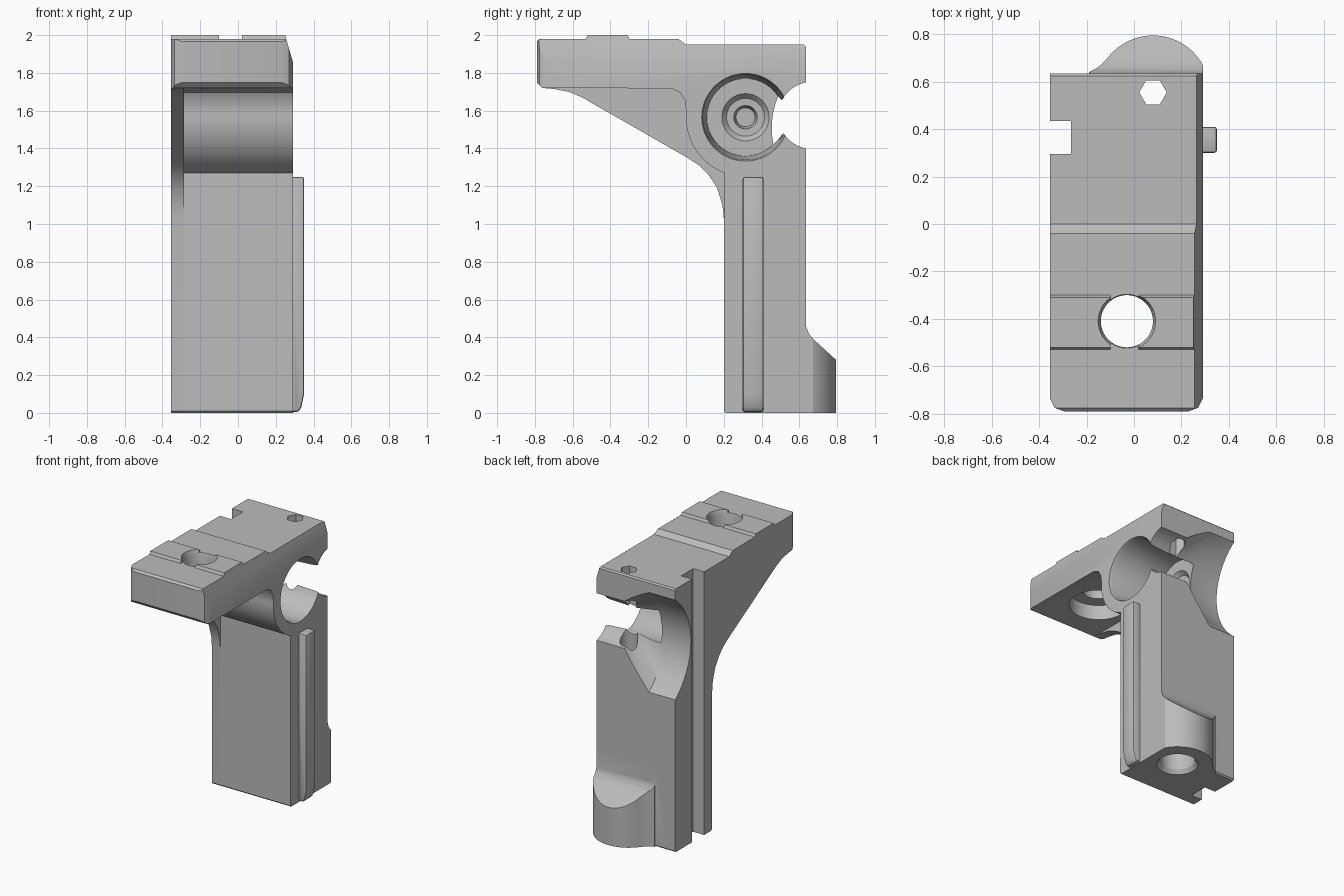
import bpy, bmesh, math
from math import sin, cos, radians

if "Cube" in bpy.data.objects:
    bpy.data.objects.remove(bpy.data.objects["Cube"])

grey = bpy.data.materials.new("plain_grey")
grey.use_nodes = True
grey.diffuse_color = (0.5, 0.5, 0.5, 1)
grey.node_tree.nodes["Principled BSDF"].inputs["Base Color"].default_value = (0.5, 0.5, 0.5, 1)

PLACE = {"x": lambda p, u, v: (p, u, v),
         "y": lambda p, u, v: (u, p, v),
         "z": lambda p, u, v: (u, v, p)}


def arc(cu, cv, r, start=0, end=360, n=64):
    """Points on an arc; a full circle leaves out the repeated end."""
    steps = n if abs(end - start) == 360 else n - 1
    angles = [radians(start + (end - start) * i / steps) for i in range(n)]
    return [(cu + r * cos(a), cv + r * sin(a)) for a in angles]


def loft(name, axis, sections):
    """Solid through (position, outline) sections along one axis."""
    bm = bmesh.new()
    rings = [[bm.verts.new(PLACE[axis](p, u, v)) for u, v in pts] for p, pts in sections]
    n = len(rings[0])
    for a, b in zip(rings, rings[1:]):
        for i in range(n):
            bm.faces.new((a[i], a[(i + 1) % n], b[(i + 1) % n], b[i]))
    bm.faces.new(rings[0])
    bm.faces.new(rings[-1])
    bmesh.ops.recalc_face_normals(bm, faces=bm.faces)
    mesh = bpy.data.meshes.new(name)
    bm.to_mesh(mesh)
    bm.free()
    mesh.materials.append(grey)
    ob = bpy.data.objects.new(name, mesh)
    bpy.context.collection.objects.link(ob)
    return ob


def prism(name, axis, a, b, pts):
    return loft(name, axis, [(a, pts), (b, pts)])


def box(name, x0, x1, y0, y1, z0, z1):
    return prism(name, "z", z0, z1, [(x0, y0), (x1, y0), (x1, y1), (x0, y1)])


def combine(target, other, operation):
    """Apply a boolean and drop the helper."""
    other.hide_render = True
    mod = target.modifiers.new("boolean", "BOOLEAN")
    mod.operation, mod.solver, mod.object = operation, "EXACT", other
    bpy.context.view_layer.objects.active = target
    bpy.ops.object.modifier_apply(modifier=mod.name)
    bpy.data.objects.remove(other)


def bevel(ob, width, segments=2):
    mod = ob.modifiers.new("bevel", "BEVEL")
    mod.width, mod.segments, mod.limit_method = width, segments, "ANGLE"
    bpy.context.view_layer.objects.active = ob
    bpy.ops.object.modifier_apply(modifier=mod.name)


# Side outline shared by the body and its side web
top_and_back = [(-.79, 1.75), (-.79, 1.965), (-.775, 1.98), (-.53, 1.98), (-.52, 2), (-.31, 2),
                (-.3, 1.98), (-.04, 1.98), (0, 1.95), (.625, 1.95), (.635, 1.94),
                (.635, .01), (.625, 0), (.21, 0), (.2, .01)]
hub_front = arc(.315, 1.565, .315, 249, 175, 24) + [(-.005, 1.65), (-.03, 1.695), (-.08, 1.718)]
web_front = [(.2, 1.03), (.193, 1.1), (.165, 1.19), (.12, 1.26), (.07, 1.31), (0, 1.355),
             (-.55, 1.67), (-.62, 1.7), (-.7, 1.715)]

body = prism("bracket_body", "x", -.32, .29, top_and_back + hub_front + [(-.76, 1.72)])
web = prism("side_web", "x", -.355, -.285, top_and_back + web_front + [(-.76, 1.72)])
combine(body, web, "UNION")

# Rounded boss at the back of the foot, sloped on top
HX, HY = .08, .555
outline = arc(HX, HY, .24, 29, 138, 40) + [(-.125, .685), (-.15, .662), (-.19, .64), (-.19, .5), (.29, .5)]
boss = prism("foot_boss", "z", 0, .6, outline)
slope = prism("slope_cutter", "x", -.5, .5, [(.9, .19), (.795, .28), (.68, .385), (.65, .42),
                                             (.635, .46), (.635, .8), (.9, .8)])
combine(boss, slope, "DIFFERENCE")
combine(body, boss, "UNION")

# Chamfered edges of the top plate
cutters = [prism("edge_cutter", "y", -1, 1, [(.245, 2.02), (.255, 1.98), (.29, 1.86), (.4, 1.86), (.4, 2.02)])]
for x, s in ((-.355, 1), (.29, -1)):
    cutters.append(prism("corner_cutter", "z", 1.6, 2.1,
                         [(x + s * .06, -.79), (x + s * .02, -.775), (x, -.735),
                          (x - s * .1, -.735), (x - s * .1, -.9), (x + s * .06, -.9)]))
# Gap between the raised pads, then the mounting hole with its counterbore
cutters += [box("pad_gap_cutter", -.1, .02, -.6, -.25, 1.98, 2.1),
            loft("mount_hole_cutter", "z", [(1.5, arc(-.03, -.41, .2)), (1.83, arc(-.03, -.41, .2)),
                                            (1.831, arc(-.03, -.41, .11)), (1.97, arc(-.03, -.41, .11)),
                                            (2.01, arc(-.03, -.41, .125))]),
            # Vertical slot on one side
            box("slot_cutter", -.5, -.265, .295, .435, -.1, 2.1)]
# Stepped blind bore through the hub
CY, CZ = .315, 1.565
bore = ((.4, .25), (.29, .232), (.27, .225), (-.12, .205), (-.121, .125), (-.15, .1), (-.151, .062), (-.21, .05))
cutters.append(loft("bore_cutter", "x", [(x, arc(CY, CZ, r)) for x, r in bore]))
# Scallop at the back, widening towards the slot side
scallop = ((-.5, .912, 1.5, .462), (-.14, .912, 1.5, .462), (.06, .668, 1.575, .178), (.5, .668, 1.575, .178))
cutters.append(loft("scallop_cutter", "x", [(x, arc(y, z, r)) for x, y, z, r in scallop]))
# Vertical bolt passage with a hexagonal top and a countersunk foot
cutters += [prism("hex_cutter", "z", 1.6, 2.1, arc(HX, HY, .058, n=6)),
            loft("bolt_cutter", "z", [(-.1, arc(HX, HY, .16)), (0, arc(HX, HY, .14)), (.03, arc(HX, HY, .12)),
                                      (.3, arc(HX, HY, .12)), (.301, arc(HX, HY, .06)), (1.6, arc(HX, HY, .06))])]
for cutter in cutters:
    combine(body, cutter, "DIFFERENCE")

# Guide rail on the other side
rail = prism("guide_rail", "y", .3, .41, [(.25, .005), (.32, .005), (.335, .03), (.35, .1), (.35, 1.25), (.25, 1.25)])
bevel(rail, .012)

for ob in (body, rail):
    bpy.ops.object.select_all(action="DESELECT")
    ob.select_set(True)
    bpy.context.view_layer.objects.active = ob
    bpy.ops.object.shade_smooth_by_angle(angle=radians(30))
